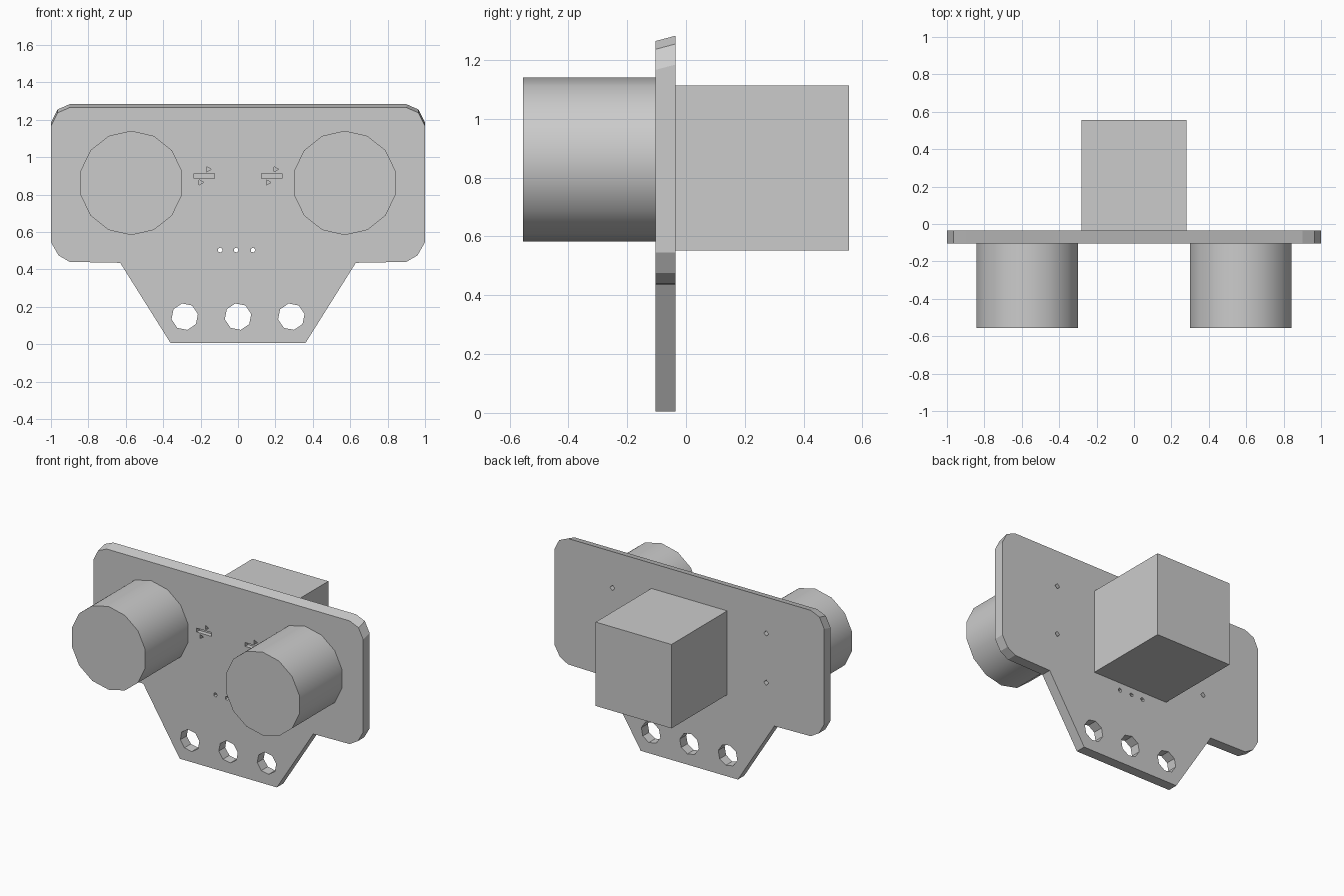
import bpy, bmesh, math

if "Cube" in bpy.data.objects:
    bpy.data.objects.remove(bpy.data.objects["Cube"], do_unlink=True)

grey = bpy.data.materials.new("plain grey")
grey.use_nodes = True
GREY = (0.6, 0.6, 0.6, 1)
grey.diffuse_color = GREY
grey.node_tree.nodes["Principled BSDF"].inputs["Base Color"].default_value = GREY

FRONT, BACK = -0.103, -0.035      # faces of the board
END = 0.555                       # reach of the parts to front and back


def loft(name, front, back, y0, y1):
    """Solid between two matching (x, z) outlines at y0 and y1."""
    bm = bmesh.new()
    a = [bm.verts.new((x, y0, z)) for x, z in front]
    b = [bm.verts.new((x, y1, z)) for x, z in back]
    bm.faces.new(a)
    bm.faces.new(b[::-1])
    for i in range(len(a)):
        j = (i + 1) % len(a)
        bm.faces.new((a[i], a[j], b[j], b[i]))
    bmesh.ops.recalc_face_normals(bm, faces=bm.faces)
    mesh = bpy.data.meshes.new(name)
    bm.to_mesh(mesh)
    bm.free()
    mesh.materials.append(grey)
    obj = bpy.data.objects.new(name, mesh)
    bpy.context.collection.objects.link(obj)
    return obj


def ring(x, z, r, n, turn=0.0):
    return [(x + r * math.cos(math.tau * i / n + turn),
             z + r * math.sin(math.tau * i / n + turn)) for i in range(n)]


def rect(x0, x1, z0, z1):
    return [(x0, z0), (x1, z0), (x1, z1), (x0, z1)]


def select_only(obj):
    bpy.ops.object.select_all(action="DESELECT")
    obj.select_set(True)
    bpy.context.view_layer.objects.active = obj


def cut(target, outline, y0, y1):
    """Cut an outline out of the target between y0 and y1."""
    cutter = loft("cutter", outline, outline, y0, y1)
    cutter.hide_render = True
    mod = target.modifiers.new("cut", "BOOLEAN")
    mod.operation, mod.solver, mod.object = "DIFFERENCE", "EXACT", cutter
    select_only(target)
    bpy.ops.object.modifier_apply(modifier=mod.name)
    bpy.data.objects.remove(cutter, do_unlink=True)


# Board with clipped corners, tapered foot and sloping top edge
half = [(0.36, 0.005), (0.63, 0.435), (0.90, 0.44), (0.96, 0.475), (1.0, 0.545),
        (1.0, 1.185), (0.965, 1.255), (0.90, 1.283)]
outline = half + [(-x, z) for x, z in reversed(half)]
outline_front = [(x, z - 0.018 if z > 1.1 else z) for x, z in outline]
board = loft("board", outline_front, outline, FRONT, BACK)

# Mounting holes in the foot
for x in (-0.285, 0, 0.285):
    cut(board, ring(x, 0.147, 0.072, 8, 0.2), -0.3, 0.3)

# Small pin holes below the centre
for x in (-0.095, -0.01, 0.08):
    cut(board, ring(x, 0.503, 0.014, 5), -0.3, 0.3)

# Blind pin holes behind the barrels
for x in (-0.57, 0.57):
    for z in (0.71, 1.04):
        cut(board, ring(x, z, 0.018, 4), FRONT + 0.01, 0.3)

# Shallow screw slots with small notches beside them
for s in (-1, 1):
    cx, cz = 0.18 * s, 0.9
    cut(board, rect(cx - 0.055, cx + 0.055, cz - 0.013, cz + 0.013), -0.3, FRONT + 0.03)
    cut(board, ring(cx - 0.02, cz - 0.035, 0.016, 3), -0.3, FRONT + 0.03)
    cut(board, ring(cx + 0.02, cz + 0.035, 0.016, 3), -0.3, FRONT + 0.03)

# Two round barrels on the front
for side, s in (("left", 1), ("right", -1)):
    shape = ring(0.571 * s, 0.862, 0.279, 14, math.pi / 2)
    barrel = loft(side + "_barrel", shape, shape, -END, FRONT)
    select_only(barrel)
    bpy.ops.object.shade_smooth_by_angle(angle=math.radians(30))

# Square block on the back
block = rect(-0.281, 0.281, 0.552, 1.114)
loft("rear_block", block, block, BACK, END)
